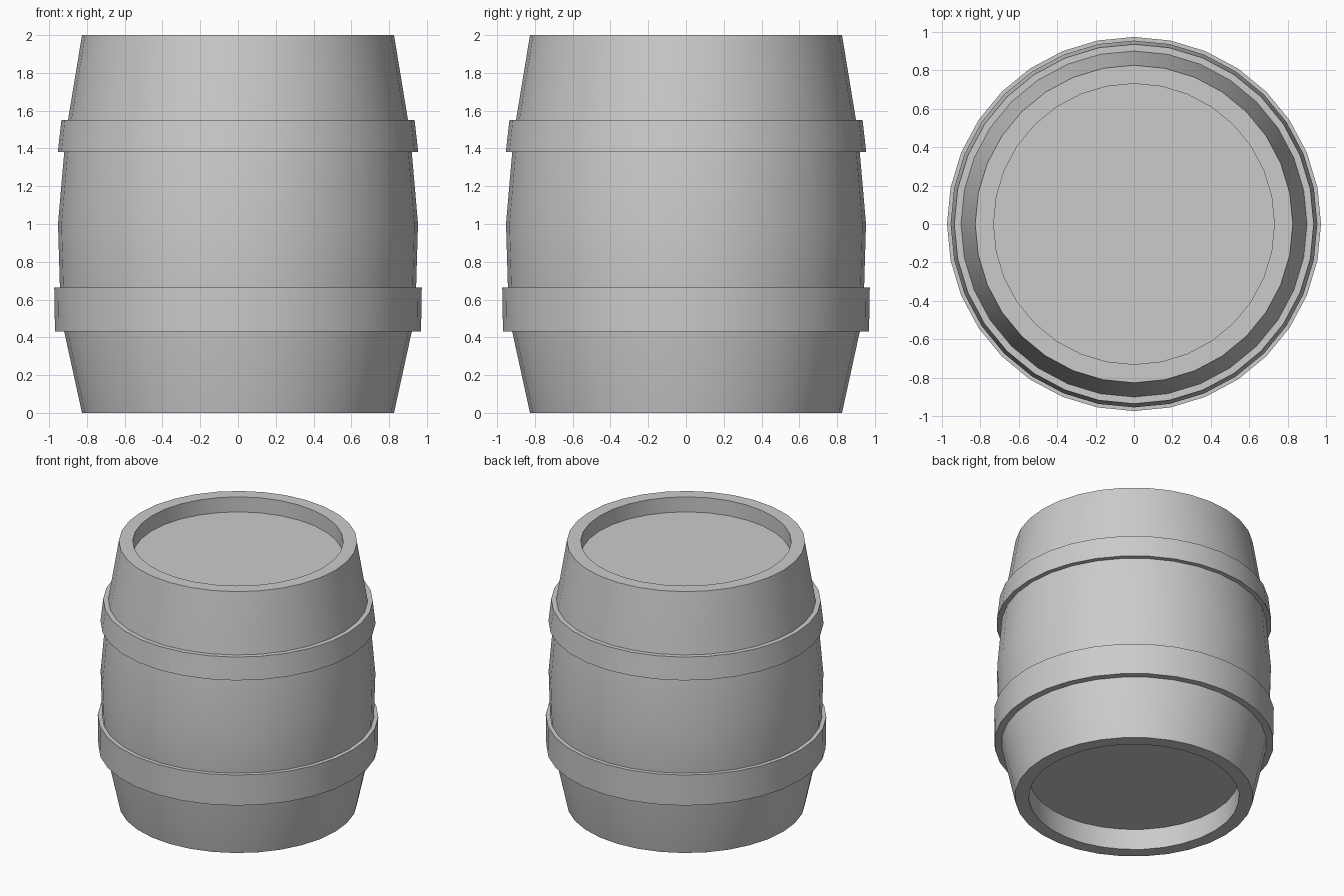
import bpy, bmesh, math

if "Cube" in bpy.data.objects:
    bpy.data.objects.remove(bpy.data.objects["Cube"])

SIDES = 32


def lathe(name, profile, closed=False):
    """Revolve an (r, z) profile round the z axis; open ends are capped."""
    bm = bmesh.new()
    rings = []
    for r, z in profile:
        rings.append([bm.verts.new((r * math.cos(2 * math.pi * i / SIDES),
                                    r * math.sin(2 * math.pi * i / SIDES), z))
                      for i in range(SIDES)])
    pairs = list(zip(rings, rings[1:]))
    if closed:
        pairs.append((rings[-1], rings[0]))
    else:
        bm.faces.new(rings[0])
        bm.faces.new(rings[-1])
    for a, b in pairs:
        for i in range(SIDES):
            j = (i + 1) % SIDES
            bm.faces.new((a[i], a[j], b[j], b[i]))
    bmesh.ops.recalc_face_normals(bm, faces=bm.faces)
    mesh = bpy.data.meshes.new(name)
    bm.to_mesh(mesh)
    bm.free()
    obj = bpy.data.objects.new(name, mesh)
    bpy.context.collection.objects.link(obj)
    bpy.ops.object.select_all(action='DESELECT')
    obj.select_set(True)
    bpy.context.view_layer.objects.active = obj
    bpy.ops.object.shade_smooth_by_angle(angle=math.radians(30))
    return obj


# Bulging body with recessed heads at both ends
lathe("barrel_body", [
    (0.73, 0.16), (0.73, 0.0), (0.826, 0.0),
    (0.92, 0.43), (0.943, 0.665), (0.953, 1.0), (0.92, 1.38), (0.90, 1.55),
    (0.826, 2.0), (0.73, 2.0), (0.73, 1.885)])

# Hoops: bottom z, top z, outer bottom radius, outer top radius
for name, z0, z1, r0, r1 in (("lower_hoop", 0.43, 0.665, 0.969, 0.973),
                             ("upper_hoop", 1.38, 1.55, 0.954, 0.935)):
    lathe(name, [(r0 - 0.06, z0), (r0, z0), (r1, z1), (r1 - 0.06, z1)], closed=True)
